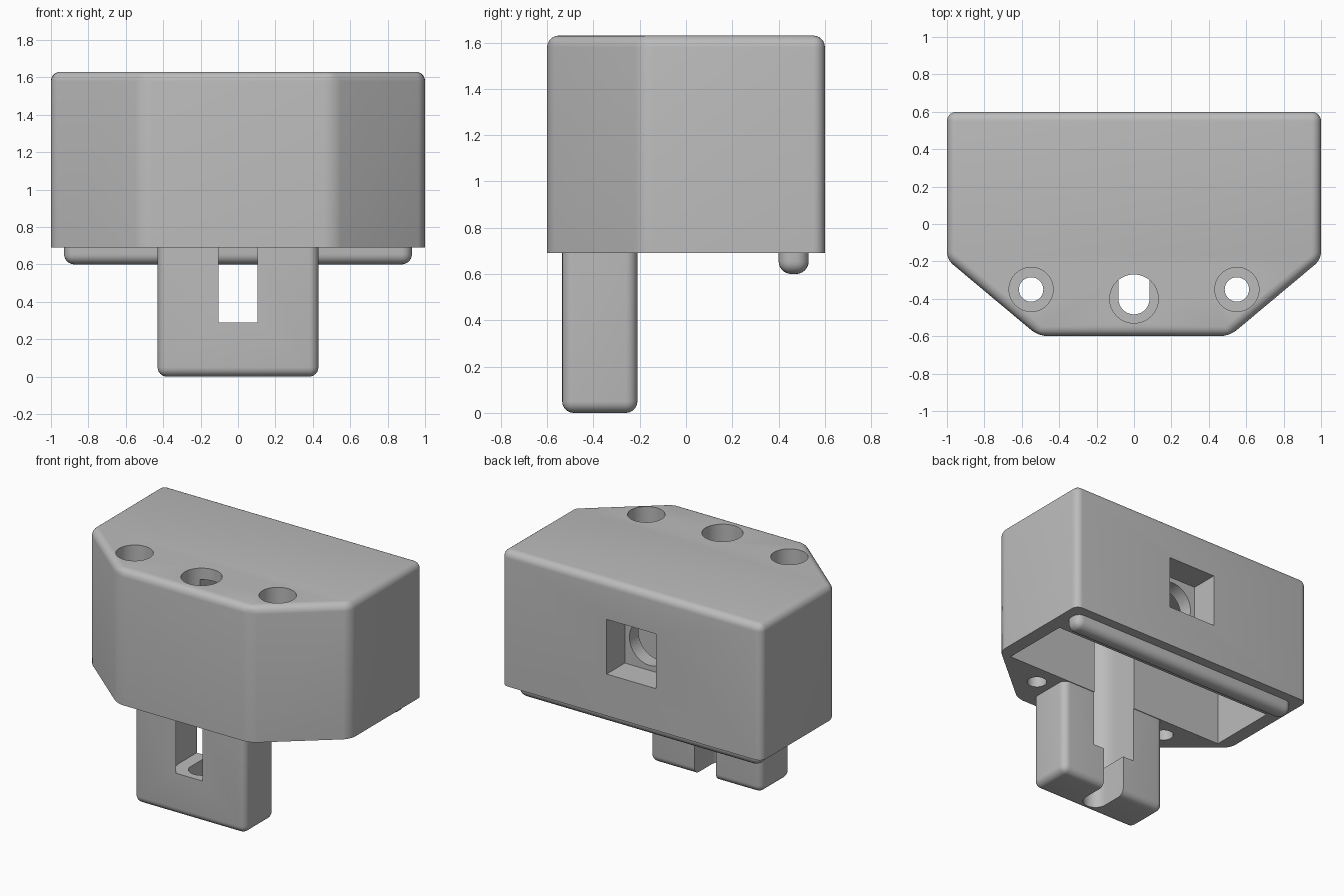
import bpy, bmesh, math

if "Cube" in bpy.data.objects:
    bpy.data.objects.remove(bpy.data.objects["Cube"])

grey = bpy.data.materials.new("plain_grey")
grey.use_nodes = True
grey.diffuse_color = (0.5, 0.5, 0.5, 1)
grey.node_tree.nodes["Principled BSDF"].inputs["Base Color"].default_value = (0.5, 0.5, 0.5, 1)


def prism(name, outline, z0, z1, radius=0, flat_z=None):
    """Extrude an outline; round every edge except those lying at flat_z."""
    bm = bmesh.new()
    face = bm.faces.new([bm.verts.new((x, y, z0)) for x, y in outline])
    top = bmesh.ops.extrude_face_region(bm, geom=[face])["geom"]
    for v in top:
        if isinstance(v, bmesh.types.BMVert):
            v.co.z = z1
    bmesh.ops.recalc_face_normals(bm, faces=bm.faces)
    if radius:
        edges = [e for e in bm.edges
                 if not all(abs(v.co.z - flat_z) < 1e-4 for v in e.verts)]
        bmesh.ops.bevel(bm, geom=edges, offset=radius, offset_type='OFFSET',
                        segments=6, profile=0.5, affect='EDGES', clamp_overlap=True)
    mesh = bpy.data.meshes.new(name)
    bm.to_mesh(mesh)
    bm.free()
    obj = bpy.data.objects.new(name, mesh)
    bpy.context.collection.objects.link(obj)
    mesh.materials.append(grey)
    return obj


def rect(x, y0, y1):
    return [(-x, y0), (x, y0), (x, y1), (-x, y1)]


def circle(cx, cy, r, n=48):
    return [(cx + r * math.cos(2 * math.pi * i / n),
             cy + r * math.sin(2 * math.pi * i / n)) for i in range(n)]


def u_slot(cy, r, y_back, n=24):
    """Half-round front end with straight sides running to y_back."""
    arc = [(r * math.cos(math.pi + math.pi * i / n),
            cy + r * math.sin(math.pi + math.pi * i / n)) for i in range(n + 1)]
    return arc + [(r, y_back), (-r, y_back)]


# Solid parts
half = [(0.51, -0.6), (1, -0.19), (1, 0.6)]
outline = half + [(-x, y) for x, y in reversed(half)]
body = prism("housing", outline, 0.69, 1.63, 0.05, 0.69)
stem = prism("front_stem", rect(0.43, -0.535, -0.21), 0, 0.73, 0.05, 0.73)
ridge = prism("rear_ridge", rect(0.93, 0.4, 0.53), 0.6, 0.75, 0.055, 0.75)

# Cutters shared by housing and stem
slot = prism("cutter_slot", u_slot(-0.4, 0.083, -0.1), -0.1, 1.55)
channel = prism("cutter_channel", u_slot(-0.4, 0.17, -0.1), 0.29, 1.38)

# Cutters for the housing
cavity = prism("cutter_cavity", rect(0.9, -0.205, 0.3), 0.5, 1.42)
rear_window = prism("cutter_rear_window", rect(0.19, 0.4, 0.7), 0.98, 1.36)
top_bore = prism("cutter_top_bore", circle(0, -0.4, 0.13), 1.5, 1.8)
rear_bore = prism("cutter_rear_bore", circle(0, 0, 0.155), -0.15, 0.15)
rear_bore.rotation_euler.x = math.pi / 2
rear_bore.location = (0, 0.36, 1.17)
body_cutters = [cavity, rear_window, rear_bore, channel, slot, top_bore]
for side in (-1, 1):
    body_cutters.append(prism("cutter_screw_head", circle(side * 0.55, -0.35, 0.118), 1.3, 1.8))
    body_cutters.append(prism("cutter_screw_hole", circle(side * 0.55, -0.35, 0.065), 0.5, 1.4))


def carve(obj, cutters):
    bpy.context.view_layer.objects.active = obj
    for c in cutters:
        mod = obj.modifiers.new("cut", 'BOOLEAN')
        mod.operation = 'DIFFERENCE'
        mod.solver = 'EXACT'
        mod.object = c
        bpy.ops.object.modifier_apply(modifier=mod.name)


bpy.context.view_layer.update()
carve(body, body_cutters)
carve(stem, [channel, slot])
for c in body_cutters:
    bpy.data.objects.remove(c)

# Smooth shading with sharp edges kept
for obj in (body, stem, ridge):
    bpy.ops.object.select_all(action='DESELECT')
    obj.select_set(True)
    bpy.context.view_layer.objects.active = obj
    bpy.ops.object.shade_smooth_by_angle(angle=math.radians(30))
